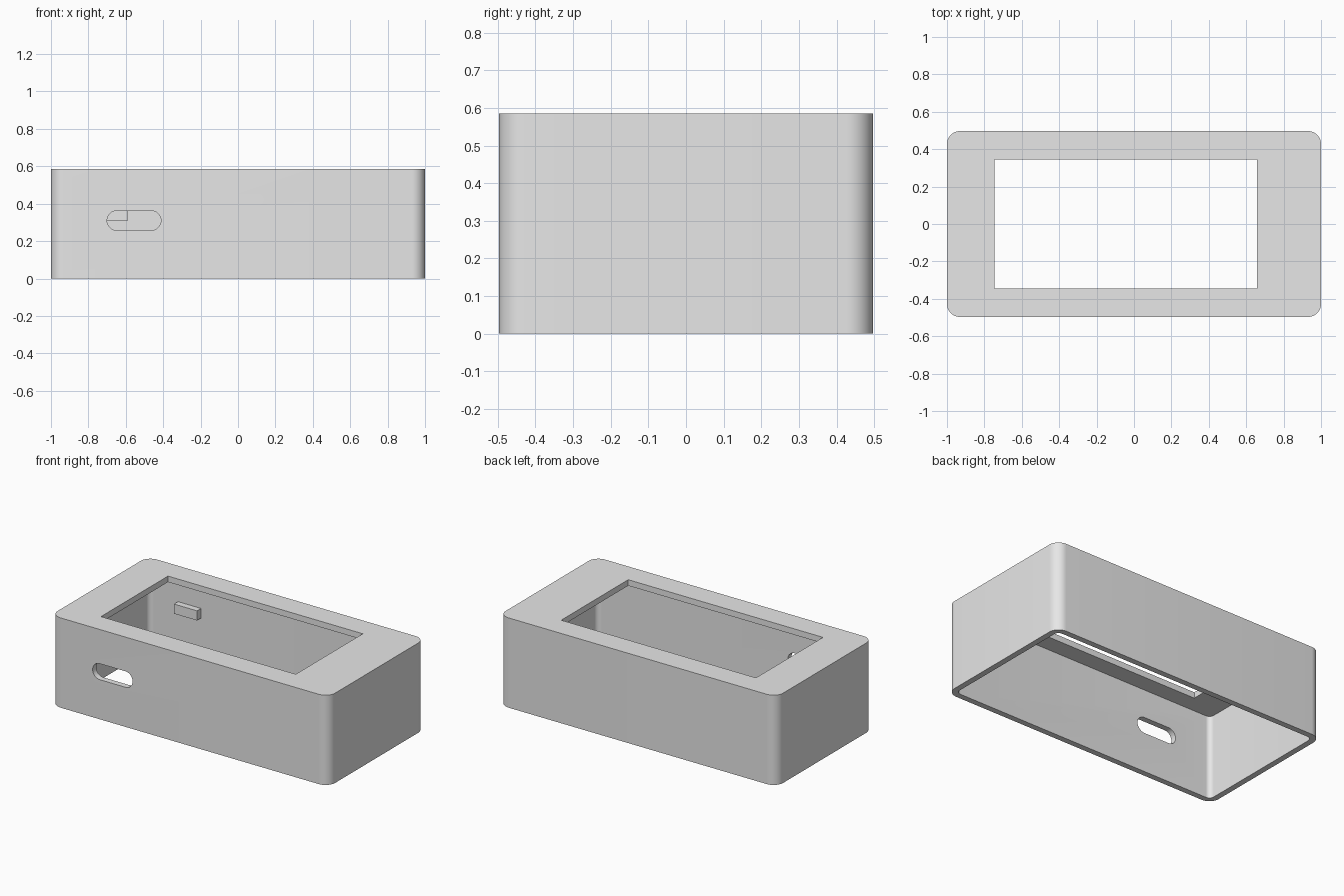
import bpy
import bmesh
import math
from mathutils import Matrix

cube = bpy.data.objects.get("Cube")
if cube:
    bpy.data.objects.remove(cube, do_unlink=True)

W, D, H = 2.0, 0.994, 0.585      # outer size
WALL, TOP = 0.038, 0.039         # wall and lid thickness
RADIUS = 0.07                    # outer corner radius

grey = bpy.data.materials.new("light grey plastic")
grey.use_nodes = True
colour = (0.8, 0.8, 0.8, 1.0)
grey.diffuse_color = colour
grey.node_tree.nodes["Principled BSDF"].inputs["Base Color"].default_value = colour


def rounded_prism(name, width, depth, z0, z1, radius, matrix=Matrix(), segments=12):
    """Extrude a rounded rectangle from z0 to z1, then place it."""
    bm = bmesh.new()
    ring = []
    for i, (sx, sy) in enumerate([(1, 1), (-1, 1), (-1, -1), (1, -1)]):
        cx, cy = sx * (width / 2 - radius), sy * (depth / 2 - radius)
        steps = segments if radius else 0
        for k in range(steps + 1):
            a = math.pi / 2 * (i + k / max(steps, 1))
            ring.append(bm.verts.new((cx + radius * math.cos(a),
                                      cy + radius * math.sin(a), z0)))
    bmesh.ops.remove_doubles(bm, verts=ring, dist=1e-5)
    face = bm.faces.new([v for v in ring if v.is_valid])
    out = bmesh.ops.extrude_face_region(bm, geom=[face])
    top = [g for g in out["geom"] if isinstance(g, bmesh.types.BMVert)]
    bmesh.ops.translate(bm, verts=top, vec=(0, 0, z1 - z0))
    bmesh.ops.transform(bm, matrix=matrix, verts=bm.verts)
    bmesh.ops.recalc_face_normals(bm, faces=bm.faces)
    mesh = bpy.data.meshes.new(name)
    bm.to_mesh(mesh)
    bm.free()
    mesh.materials.append(grey)
    obj = bpy.data.objects.new(name, mesh)
    bpy.context.collection.objects.link(obj)
    return obj


def activate(obj):
    bpy.ops.object.select_all(action="DESELECT")
    obj.select_set(True)
    bpy.context.view_layer.objects.active = obj


def cut(target, cutter):
    cutter.hide_render = True
    mod = target.modifiers.new("cut", "BOOLEAN")
    mod.operation = "DIFFERENCE"
    mod.solver = "EXACT"
    mod.object = cutter
    activate(target)
    bpy.ops.object.modifier_apply(modifier=mod.name)
    bpy.data.objects.remove(cutter, do_unlink=True)


# Enclosure shell, open underneath
shell = rounded_prism("enclosure_shell", W, D, 0, H, RADIUS)
cut(shell, rounded_prism("cavity_cutter", W - 2 * WALL, D - 2 * WALL,
                         -0.1, H - TOP, RADIUS - WALL))

# Display window in the lid
cut(shell, rounded_prism("window_cutter", 1.404, 0.69, 0.4, 0.8, 0,
                         Matrix.Translation((-0.044, 0, 0))))

# Rounded cable slot through the front wall
slot_place = Matrix.Translation((-0.556, -D / 2, 0.31)) @ Matrix.Rotation(math.pi / 2, 4, "X")
cut(shell, rounded_prism("slot_cutter", 0.288, 0.104, -0.1, 0.1, 0.0519, slot_place))

activate(shell)
bpy.ops.object.shade_smooth_by_angle(angle=math.radians(30))

# Small support block on the inside of the back wall
inner_back = D / 2 - WALL
rounded_prism("support_block", 0.166, 0.05, 0.31, 0.373, 0,
              Matrix.Translation((-0.671, inner_back - 0.016, 0)))
